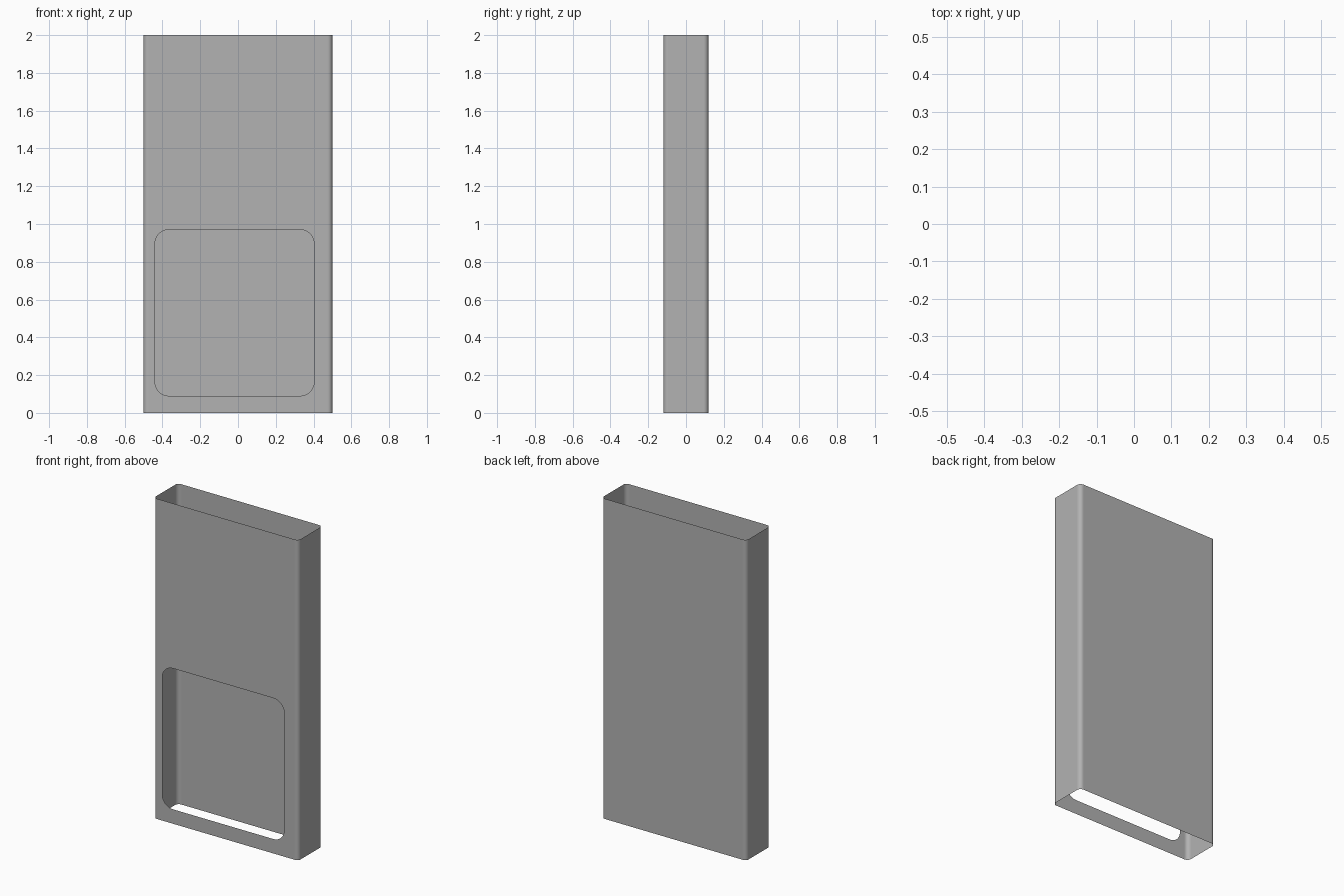
import bpy, bmesh, math

cube = bpy.data.objects.get("Cube")
if cube:
    bpy.data.objects.remove(cube, do_unlink=True)

HALF_W, HALF_D, HEIGHT = 0.5, 0.119, 2.0
CORNER, STEPS = 0.025, 8


def rounded_rect(x0, x1, y0, y1, r, steps):
    """Counter-clockwise outline, starting at the lower left corner arc."""
    centres = [(x0 + r, y0 + r), (x1 - r, y0 + r), (x1 - r, y1 - r), (x0 + r, y1 - r)]
    pts = []
    for k, (cx, cy) in enumerate(centres):
        for i in range(steps + 1):
            a = math.pi + (k + i / steps) * math.pi / 2
            pts.append((cx + r * math.cos(a), cy + r * math.sin(a)))
    return pts


def close_loop(bm, verts):
    return [bm.edges.get((a, b)) or bm.edges.new((a, b))
            for a, b in zip(verts, verts[1:] + verts[:1])]


# Plain grey finish
grey = bpy.data.materials.new("grey")
grey.use_nodes = True
colour = (0.45, 0.45, 0.45, 1)
grey.diffuse_color = colour
grey.node_tree.nodes["Principled BSDF"].inputs["Base Color"].default_value = colour

# Thin sleeve wall, open at the top and bottom
bm = bmesh.new()
outline = rounded_rect(-HALF_W, HALF_W, -HALF_D, HALF_D, CORNER, STEPS)
low = [bm.verts.new((x, y, 0)) for x, y in outline]
high = [bm.verts.new((x, y, HEIGHT)) for x, y in outline]
count = len(outline)
for i in range(count):
    j = (i + 1) % count
    if i == STEPS:      # the front panel is filled separately
        continue
    face = bm.faces.new((low[i], low[j], high[j], high[i]))
    face.smooth = i % (STEPS + 1) != STEPS   # only the rounded corners

# Front panel with the rounded window opening
border = [low[STEPS], low[STEPS + 1], high[STEPS + 1], high[STEPS]]
window = [bm.verts.new((x, -HALF_D, z))
          for x, z in rounded_rect(-0.44, 0.403, 0.09, 0.97, 0.075, 10)]
edges = close_loop(bm, border) + close_loop(bm, window)
filled = bmesh.ops.triangle_fill(bm, edges=edges, use_beauty=True, normal=(0, -1, 0))
panel = [g for g in filled["geom"] if isinstance(g, bmesh.types.BMFace)]
for face in panel:
    face.normal_update()
    if face.normal.y > 0:
        face.normal_flip()
bmesh.ops.dissolve_limit(bm, angle_limit=0.01, verts=[],
                         edges=list({e for f in panel for e in f.edges if len(e.link_faces) == 2
                                     and all(g in panel for g in e.link_faces)}))

mesh = bpy.data.meshes.new("sleeve")
bm.to_mesh(mesh)
bm.free()
mesh.materials.append(grey)
sleeve = bpy.data.objects.new("sleeve", mesh)
bpy.context.collection.objects.link(sleeve)
